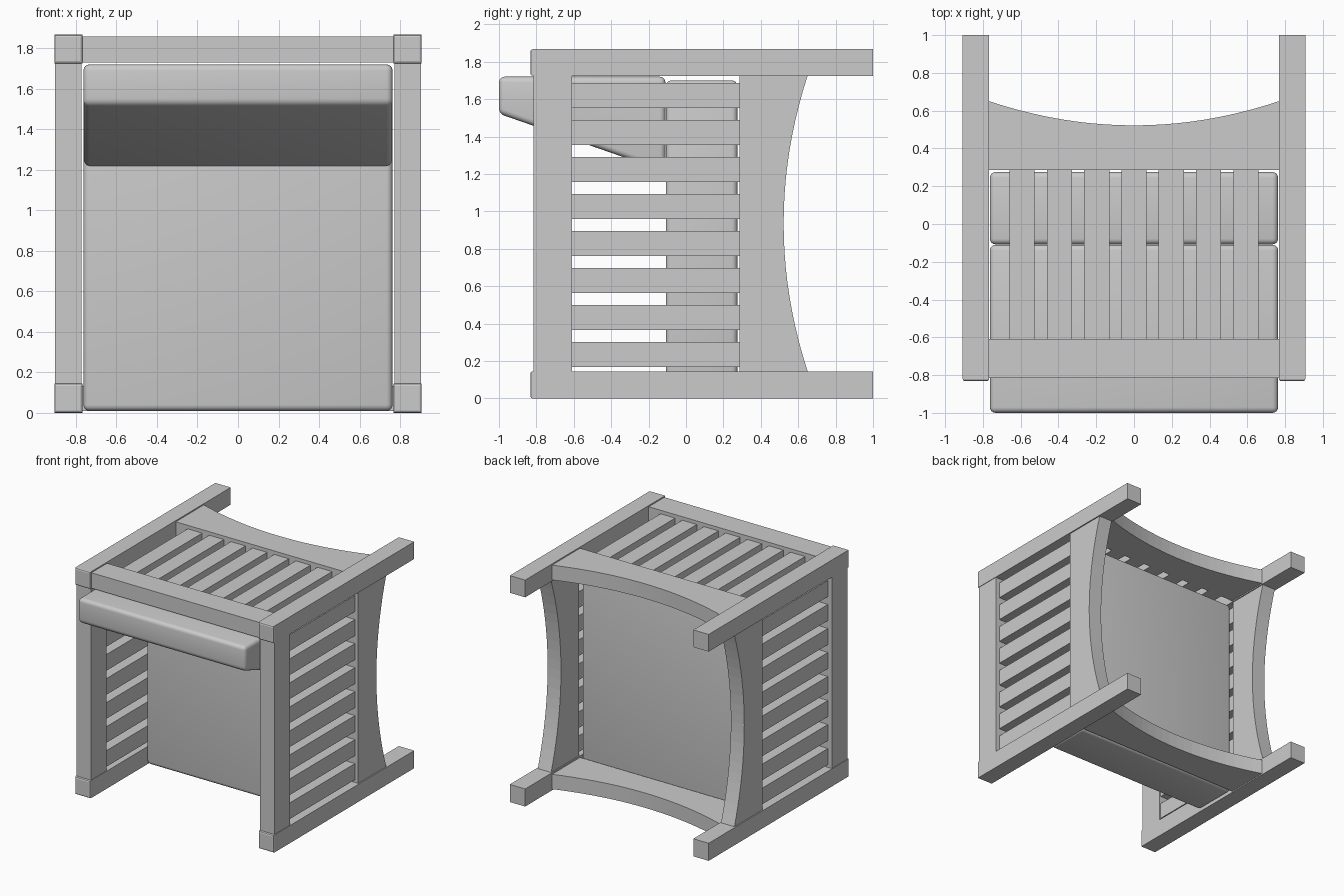
import bpy, bmesh
from mathutils import Vector

if "Cube" in bpy.data.objects:
    bpy.data.objects.remove(bpy.data.objects["Cube"])


def prism(name, profile, a, b, place):
    """Extrude a 2D profile from a to b; place(u, v, w) maps to xyz."""
    bm = bmesh.new()
    lo = [bm.verts.new(place(u, v, a)) for u, v in profile]
    hi = [bm.verts.new(place(u, v, b)) for u, v in profile]
    bm.faces.new(lo)
    bm.faces.new(hi)
    n = len(profile)
    for i in range(n):
        j = (i + 1) % n
        bm.faces.new((lo[i], lo[j], hi[j], hi[i]))
    bmesh.ops.recalc_face_normals(bm, faces=bm.faces)
    me = bpy.data.meshes.new(name)
    bm.to_mesh(me)
    bm.free()
    ob = bpy.data.objects.new(name, me)
    bpy.context.collection.objects.link(ob)
    return ob


def along_x(u, v, w):      # profile in y, z
    return Vector((w, u, v))


def across_side(u, v, w):  # profile in z, y ; thickness in x
    return Vector((w, v, u))


def across_back(u, v, w):  # profile in x, y ; thickness in z
    return Vector((u, v, w))


def box(name, x, y, z):
    return prism(name, [(y[0], z[0]), (y[1], z[0]), (y[1], z[1]), (y[0], z[1])], x[0], x[1], along_x)


def span(lo, hi, s):
    return (lo, hi) if s > 0 else (-hi, -lo)


def arched(lo, hi, top=0.285, end=0.65, mid=0.522, n=20):
    """Apron outline: straight top edge, bowed lower edge."""
    pts = [(lo, top), (hi, top)]
    for i in range(n + 1):
        t = 1 - 2 * i / n
        pts.append(((lo + hi) / 2 + t * (hi - lo) / 2, mid + (end - mid) * t * t))
    return pts


def cushion(ob, width=0.03):
    m = ob.modifiers.new("rounding", 'BEVEL')
    m.width, m.segments = width, 4
    bpy.ops.object.select_all(action='DESELECT')
    ob.select_set(True)
    bpy.context.view_layer.objects.active = ob
    bpy.ops.object.modifier_apply(modifier=m.name)
    bpy.ops.object.shade_smooth_by_angle()


Z_LOW, Z_HIGH = (0.0, 0.145), (1.725, 1.867)
RAIL_Y, SLAT_Y = (-0.815, -0.61), (-0.61, 0.285)

for s, side in ((-1, "left"), (1, "right")):
    # corner posts, chamfered at the capped end
    for z, row in ((Z_LOW, "front"), (Z_HIGH, "back")):
        leg = box(f"{row}_leg_{side}", span(0.767, 0.907, s), (-0.832, 1.0), z)
        bm = bmesh.new()
        bm.from_mesh(leg.data)
        ends = [e for e in bm.edges if all(v.co.y < -0.8 for v in e.verts)]
        bmesh.ops.bevel(bm, geom=ends, offset=0.012, segments=2, profile=0.5, affect='EDGES')
        bm.to_mesh(leg.data)
        bm.free()
    # side panel: arm rail, slats and arched apron
    box(f"arm_rail_{side}", span(0.772, 0.903, s), RAIL_Y, (0.145, 1.725))
    for i in range(8):
        z0 = 0.168 + i * 0.198
        box(f"side_slat_{side}_{i + 1}", span(0.785, 0.868, s), SLAT_Y, (z0, z0 + 0.133))
    x0, x1 = span(0.775, 0.897, s)
    prism(f"side_apron_{side}", arched(0.145, 1.725), x0, x1, across_side)

# back panel: rail, slats
box("back_rail", (-0.767, 0.767), RAIL_Y, (1.73, 1.857))
for i in range(7):
    xc = (i - 3) * 0.1975
    box(f"back_slat_{i + 1}", (xc - 0.0665, xc + 0.0665), SLAT_Y, (1.74, 1.828))

# front and back aprons
prism("back_apron", arched(-0.767, 0.767), 1.735, 1.857, across_back)
prism("front_apron", arched(-0.767, 0.767), 0.01, 0.132, across_back)

# seat cushion and wedge shaped back cushion
cushion(box("seat_cushion", (-0.763, 0.763), (-0.108, 0.275), (0.01, 1.70)))
wedge = [(-1.0, 1.522), (-0.11, 1.212), (-0.11, 1.72), (-1.0, 1.72)]
cushion(prism("back_cushion", wedge, -0.763, 0.763, along_x))
